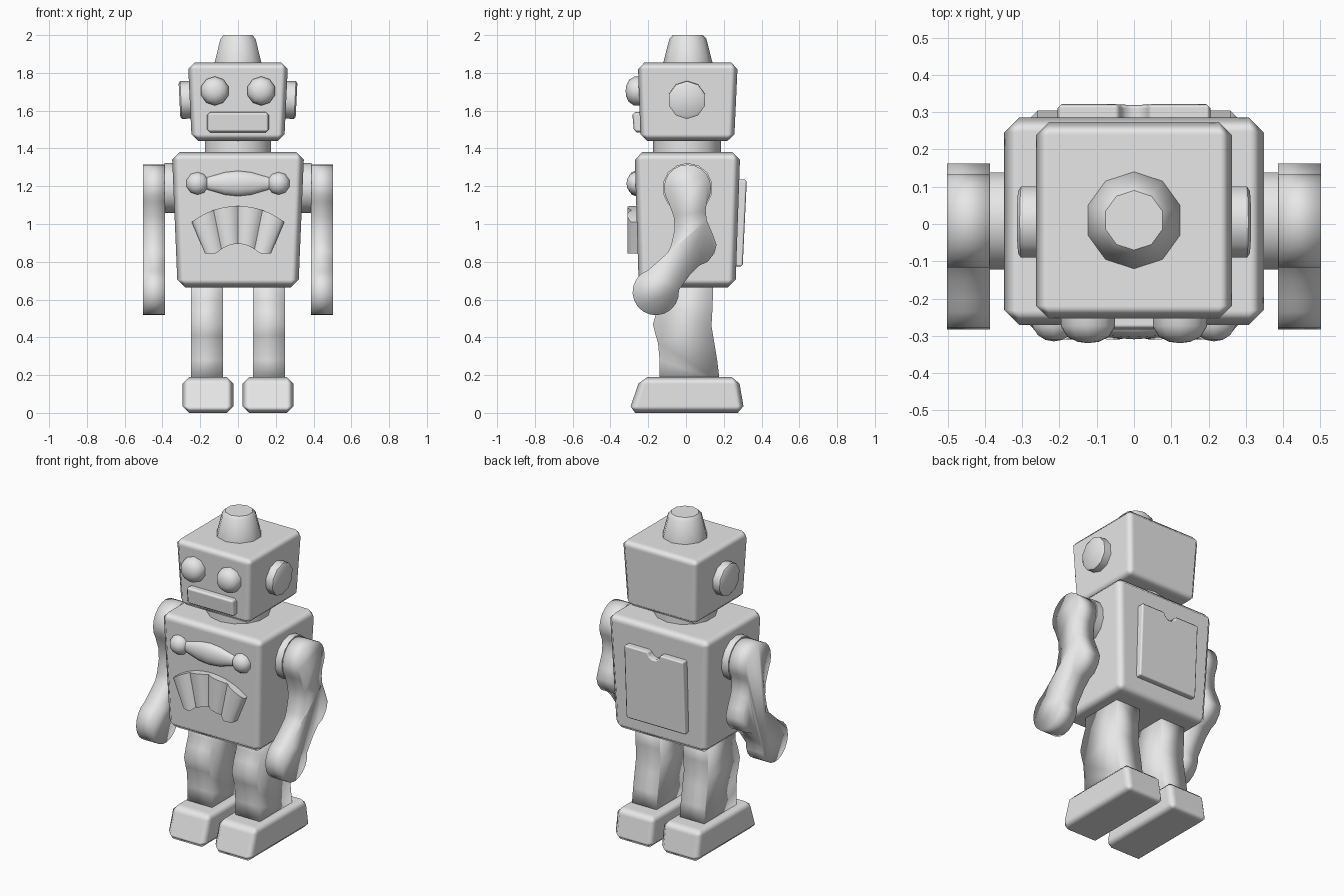
import bpy, bmesh, math
from mathutils import Vector

if "Cube" in bpy.data.objects:
    bpy.data.objects.remove(bpy.data.objects["Cube"])

grey = bpy.data.materials.new("plain_grey")
grey.diffuse_color = (0.8, 0.8, 0.8, 1)
grey.use_nodes = True
grey.node_tree.nodes["Principled BSDF"].inputs["Base Color"].default_value = grey.diffuse_color


def finish(name, bm, angle=180, bevel=0):
    """Turn a bmesh into a shaded object, optionally with chamfered edges."""
    bmesh.ops.remove_doubles(bm, verts=bm.verts, dist=1e-5)
    bmesh.ops.recalc_face_normals(bm, faces=bm.faces)
    mesh = bpy.data.meshes.new(name)
    bm.to_mesh(mesh)
    bm.free()
    mesh.materials.append(grey)
    mesh.shade_smooth()
    if angle < 180:
        mesh.set_sharp_from_angle(angle=math.radians(angle))
    ob = bpy.data.objects.new(name, mesh)
    bpy.context.collection.objects.link(ob)
    if bevel:
        mod = ob.modifiers.new("chamfer", 'BEVEL')
        mod.width = bevel
        mod.segments = 1
        mod.limit_method = 'ANGLE'
        mod.harden_normals = True
    return ob


def skin(bm, loops):
    """Bridge equal closed loops of points and cap both ends."""
    rings = [[bm.verts.new(p) for p in loop] for loop in loops]
    n = len(rings[0])
    for a, b in zip(rings, rings[1:]):
        for i in range(n):
            j = (i + 1) % n
            bm.faces.new((a[i], a[j], b[j], b[i]))
    bm.faces.new(rings[0])
    bm.faces.new(rings[-1])


def box(name, bottom, top, z0, z1, bevel):
    """Tapered box; bottom and top are (x0, x1, y0, y1)."""
    def rect(r, z):
        return [(r[0], r[2], z), (r[1], r[2], z), (r[1], r[3], z), (r[0], r[3], z)]
    bm = bmesh.new()
    skin(bm, [rect(bottom, z0), rect(top, z1)])
    return finish(name, bm, bevel=bevel)


def lathe(name, loc, axis, rings, sides=10, angle=40):
    """Turned part; rings are (radius, distance along axis)."""
    q = Vector(axis).to_track_quat('Z', 'Y')
    loops = []
    for r, h in rings:
        loops.append([Vector(loc) + q @ Vector((r * math.sin(math.tau * i / sides),
                                                r * math.cos(math.tau * i / sides), h))
                      for i in range(sides)])
    bm = bmesh.new()
    skin(bm, loops)
    return finish(name, bm, angle)


def side_prism(name, outline, x0, x1):
    """Extrude a (y, z) outline along x."""
    bm = bmesh.new()
    skin(bm, [[(x, y, z) for y, z in outline] for x in (x0, x1)])
    return finish(name, bm)


def arc(cy, cz, r, a0, a1, n):
    return [(cy + r * math.cos(math.radians(a0 + (a1 - a0) * i / n)),
             cz + r * math.sin(math.radians(a0 + (a1 - a0) * i / n))) for i in range(n + 1)]


# Head, neck, torso
box("head", (-.245, .245, -.24, .255), (.265 * -1, .265, -.255, .274), 1.44, 1.855, .035)
lathe("neck", (0, .005, 1.34), (0, 0, 1), [(.18, 0), (.18, .13)], 14)
box("torso", (-.32, .32, -.25, .262), (-.35, .35, -.272, .287), .665, 1.38, .04)
lathe("head_cap", (0, .01, 1.83), (0, 0, 1),
      [(.13, 0), (.13, .025), (.098, .15), (.08, .17)])

# Mouth
box("mouth", (-.163, .163, -.275, -.2), (-.163, .163, -.285, -.2), 1.485, 1.592, .015)

# Chest bar
bar = lathe("chest_bar", (0, 0, 0), (1, 0, 0),
            [(.028, -.18), (.042, -.13), (.06, -.07), (.068, 0),
             (.06, .07), (.042, .13), (.028, .18)], 12)
bar.scale = (1, .64, 1)
bar.location = (0, -.266, 1.215)

# Pleated chest fan
cols = 32
front, back = [[], []], [[], []]
for i in range(cols + 1):
    t = 2 * i / cols - 1
    a = math.radians(38.3 * t)
    pleat = abs(math.sin(math.pi * 4 * i / cols)) ** .7
    x = .175 * t
    arch = max(0, 1 - (x / .115) ** 2) * .05
    for k, (px, pz) in enumerate([(.395 * math.sin(a), .70 + .395 * math.cos(a)),
                                  (x, .845 + arch)]):
        front[k].append((px, -.288 - .022 * pleat, pz))
        back[k].append((px, -.22, pz))
bm = bmesh.new()
skin(bm, [[front[0][i], front[1][i], back[1][i], back[0][i]] for i in range(cols + 1)])
finish("chest_fan", bm, 50)

# Back panel with a notch in its top edge
half = [(.205, .775), (.205, 1.235), (.042, 1.235), (.03, 1.21), (.012, 1.198)]
outline = half + [(-x, z) for x, z in reversed(half)]
bm = bmesh.new()
skin(bm, [[(x, y + .048 * (z - .775), z) for x, z in outline] for y in (.22, .30)])
finish("back_panel", bm, 20, .01)

# Side outlines of arm and leg
arm = (arc(.008, 1.19, .125, -35, 215, 14)
       + [(-.065, 1.04), (-.06, .97), (-.078, .89), (-.095, .85), (-.15, .80)]
       + arc(-.16, .64, .123, 110, 365, 14)
       + [(.02, .73), (.07, .78), (.115, .80), (.15, .845), (.162, .89),
          (.14, .95), (.11, 1.02), (.104, 1.07)])
leg = [(-.14, .17), (.178, .17), (.165, .28), (.145, .4), (.135, .46), (.14, .55),
       (.145, .7), (-.13, .7), (-.13, .6), (-.155, .54), (-.175, .47), (-.16, .41),
       (-.148, .37), (-.14, .28)]

# Paired parts
for s, side in ((-1, "left"), (1, "right")):
    side_prism("arm_" + side, arm, s * .386, s * .502)
    side_prism("leg_" + side, leg, s * .08, s * .248)
    xs = sorted((s * .024, s * .295))
    box("foot_" + side, (*xs, -.305, .31), (*xs, -.24, .278), 0, .19, .036)
    lathe("shoulder_" + side, (s * .3, .008, 1.19), (s, 0, 0), [(.133, 0), (.133, .088)], 14)
    lathe("ear_" + side, (s * .22, .005, 1.66), (s, 0, -.05),
          [(.1, 0), (.1, .082), (.088, .09)], 10)
    lathe("eye_" + side, (s * .123, -.22, 1.703), (0, -1, .03),
          [(.076, 0), (.076, .055), (.058, .083), (.03, .096), (0, .1)], 10, 60)
    lathe("chest_knob_" + side, (s * .215, -.23, 1.215), (0, -1, 0),
          [(.06, 0), (.06, .045), (.046, .068), (.024, .081), (0, .085)], 10, 60)
